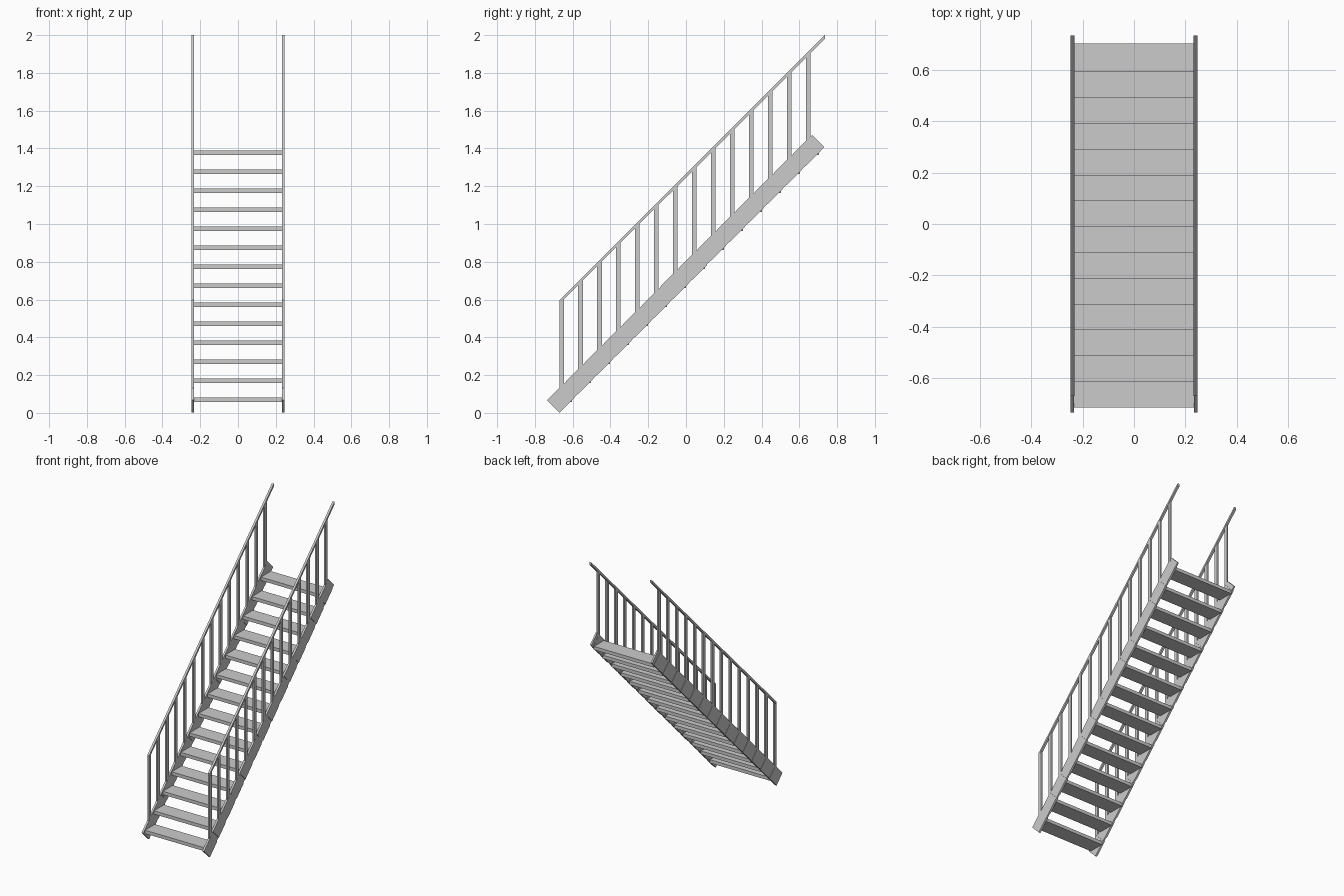
import bpy, bmesh
from mathutils import Vector

if "Cube" in bpy.data.objects:
    bpy.data.objects.remove(bpy.data.objects["Cube"], do_unlink=True)

grey = bpy.data.materials.new("light grey")
grey.use_nodes = True
grey.diffuse_color = (0.6, 0.6, 0.6, 1)
grey.node_tree.nodes["Principled BSDF"].inputs["Base Color"].default_value = (0.6, 0.6, 0.6, 1)

STEPS = 14
PITCH = 0.1005
SLOPE = Vector((1, 1)).normalized()    # direction in the y, z plane
NORMAL = Vector((-1, 1)).normalized()


def prism(name, profiles, x0, x1):
    """Extrude y, z outlines from x0 to x1 into one object."""
    bm = bmesh.new()
    for outline in profiles:
        a = [bm.verts.new((x0, y, z)) for y, z in outline]
        b = [bm.verts.new((x1, y, z)) for y, z in outline]
        bm.faces.new(a)
        bm.faces.new(b[::-1])
        n = len(a)
        for i in range(n):
            j = (i + 1) % n
            bm.faces.new((a[i], b[i], b[j], a[j]))
    bmesh.ops.recalc_face_normals(bm, faces=bm.faces)
    mesh = bpy.data.meshes.new(name)
    bm.to_mesh(mesh)
    bm.free()
    mesh.materials.append(grey)
    obj = bpy.data.objects.new(name, mesh)
    bpy.context.collection.objects.link(obj)
    return obj


def box(y0, y1, z0, z1):
    return [(y0, z0), (y1, z0), (y1, z1), (y0, z1)]


def sloped(start, end, half):
    return [start - NORMAL * half, end - NORMAL * half,
            end + NORMAL * half, start + NORMAL * half]


# Stringer outline and the plates repeated along it, one per step
low, high = Vector((-0.702, 0.034)), Vector((0.70, 1.44))
beam = sloped(low, high, 0.045)
along = (high - low).normalized()
length = (high - low).length / STEPS
plates = []
for i in range(STEPS):
    start = low + along * length * i
    plates.append(sloped(start, start + along * length * 0.8, 0.047))

# Balusters, cut to the slope at both ends
balusters = []
for i in range(STEPS):
    y0 = -0.671 + PITCH * i
    y1 = y0 + 0.024
    balusters.append([(y0, y0 + 0.79), (y1, y1 + 0.79),
                      (y1, y1 + 1.255), (y0, y0 + 1.255)])

rail = [(-0.67, 0.577), (0.735, 1.98), (0.735, 2.0), (-0.67, 0.597)]

for side, s in (("left", 1), ("right", -1)):
    prism(side + "_stringer", [beam], s * 0.234, s * 0.245)
    prism(side + "_stringer_plates", plates, s * 0.233, s * 0.247)
    prism(side + "_balusters", balusters, s * 0.234, s * 0.246)
    prism(side + "_handrail", [rail], s * 0.232, s * 0.247)

# Open treads between the stringers
for i in range(STEPS):
    y, z = -0.715 + PITCH * i, 0.058 + PITCH * i
    prism("tread_%02d" % (i + 1), [box(y, y + 0.112, z, z + 0.024)], -0.236, 0.236)
